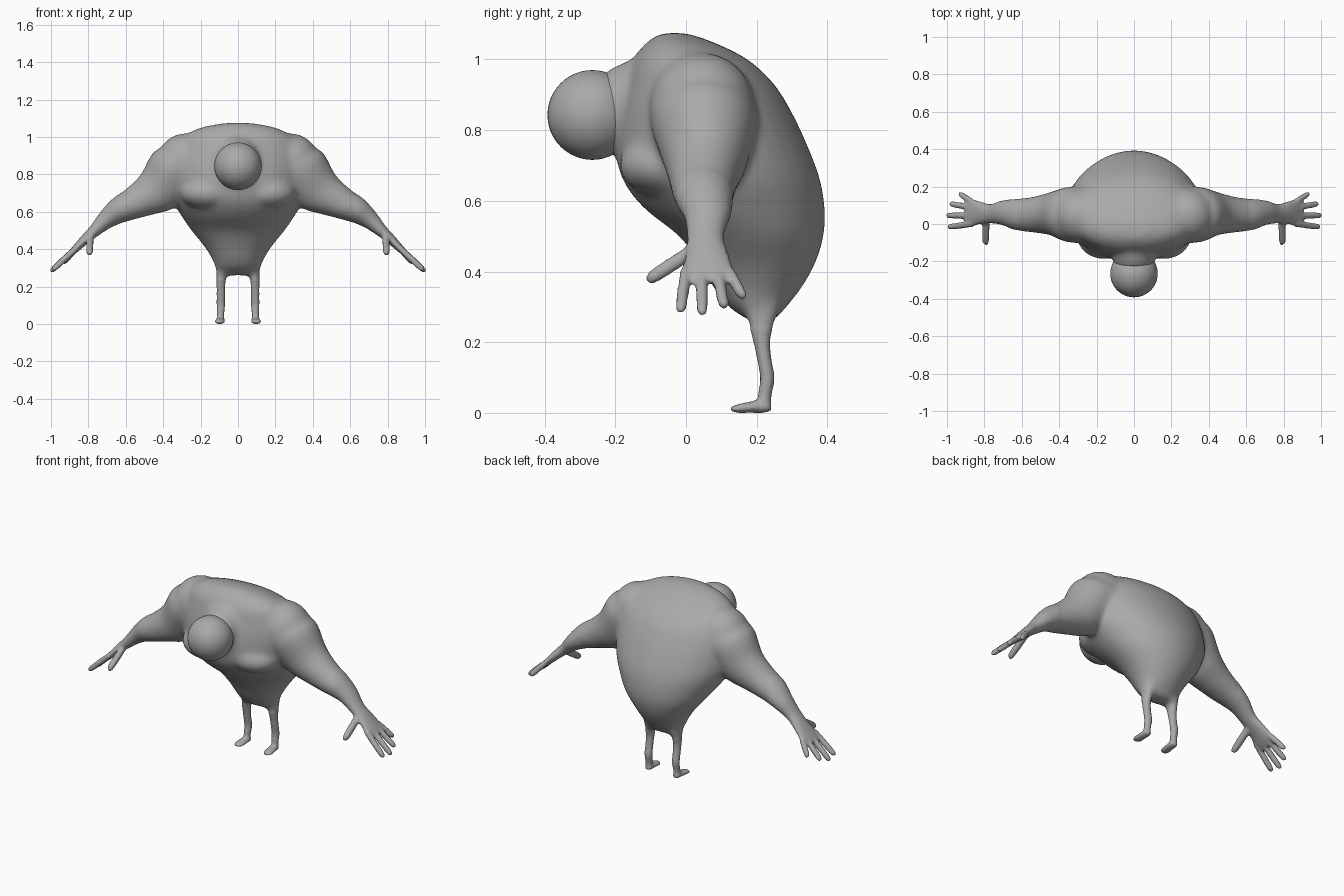
import bpy, bmesh, math
from mathutils import Vector, Matrix

cube = bpy.data.objects.get("Cube")
if cube:
    bpy.data.objects.remove(cube, do_unlink=True)

grey = bpy.data.materials.new("plain grey")
grey.use_nodes = True
grey.diffuse_color = (0.4, 0.4, 0.4, 1)
grey.node_tree.nodes["Principled BSDF"].inputs["Base Color"].default_value = (0.4, 0.4, 0.4, 1)

X, Y, Z = Vector((1, 0, 0)), Vector((0, 1, 0)), Vector((0, 0, 1))
SIDES, STEPS = 32, 6
bm = bmesh.new()


def spline(a, b, c, d, t):
    """Smooth value between b and c."""
    return b + 0.5 * t * (c - a + t * (2 * a - 5 * b + 4 * c - d + t * (3 * (b - c) + d - a)))


def loft(keys, u, v):
    """Closed tube of ellipses; each key is x, y, z, radius on u, radius on v."""
    u, v = u.normalized(), v.normalized()
    pts = [keys[0]] + list(keys) + [keys[-1]]
    rows = [[spline(*q, s / STEPS) for q in zip(*pts[i:i + 4])]
            for i in range(len(keys) - 1) for s in range(STEPS)] + [keys[-1]]
    rings = []
    for x, y, z, ru, rv in rows:
        angles = [2 * math.pi * k / SIDES for k in range(SIDES)]
        rings.append([bm.verts.new(Vector((x, y, z)) + u * ru * math.cos(a) + v * rv * math.sin(a))
                      for a in angles])
    for r, s in zip(rings, rings[1:]):
        for k in range(SIDES):
            n = (k + 1) % SIDES
            bm.faces.new((r[k], r[n], s[n], s[k]))
    bm.faces.new(rings[0][::-1])
    bm.faces.new(rings[-1])


def ellipsoid(center, radii):
    bmesh.ops.create_uvsphere(bm, u_segments=32, v_segments=16, radius=1,
                              matrix=Matrix.Translation(center) @ Matrix.Diagonal((*radii, 1)))


def digit(base, tip, r, u, v):
    """Finger with a rounded tip."""
    a, b = Vector(base), Vector(tip)
    loft([(*a.lerp(b, t), r * k, r * k)
          for t, k in ((0, 1), (0.5, 1.05), (0.88, 0.95), (1, 0.5))], u, v)


# Torso: height, half width, front, back
torso = [(.26, .10, .18, .25), (.30, .12, .12, .285), (.35, .14, .08, .325),
         (.42, .185, .04, .365), (.50, .25, -.02, .39), (.58, .305, -.12, .393),
         (.66, .35, -.18, .38), (.75, .37, -.2, .347), (.85, .37, -.19, .3),
         (.93, .35, -.17, .25), (1.0, .3, -.15, .175), (1.05, .2, -.11, .075),
         (1.075, .07, -.07, 0)]
loft([(0, (f + b) / 2, z, w, (b - f) / 2) for z, w, f, b in torso], X, Y)

# Neck
loft([(0, -.03, .88, .18, .15), (0, -.13, .875, .135, .135), (0, -.235, .85, .1, .115)], X, Z)

for s in (1, -1):
    across = Vector((s, 0, 1))
    # Shoulder and chest muscle
    ellipsoid((s * .28, .045, .865), (.155, .15, .155))
    ellipsoid((s * .16, -.06, .7), (.15, .13, .09))
    # Arm and palm
    arm = [(.24, .05, .86, .13, .15), (.34, .05, .82, .15, .15), (.43, .055, .71, .128, .118),
           (.525, .05, .655, .1, .098), (.62, .05, .61, .078, .086), (.70, .06, .56, .052, .066),
           (.765, .055, .5, .034, .052), (.82, .06, .45, .026, .06), (.875, .06, .395, .019, .077),
           (.9, .06, .372, .013, .07)]
    loft([(s * x, *rest) for x, *rest in arm], across, Y)
    # Fingers and thumb: base y, tip x, y, z
    for by, tx, ty, tz in ((.0, .995, -.016, .285), (.045, 1.003, .046, .278),
                           (.088, .985, .108, .298), (.12, .935, .162, .325)):
        digit((s * .865, by, .405), (s * tx, ty, tz), .0165, across, Y)
    digit((s * .79, .03, .465), (s * .795, -.11, .375), .02, across, Vector((s * .6, .5, -.6)))
    # Leg and foot
    leg = [(.08, .215, .33, .035, .06), (.088, .215, .27, .03, .045), (.091, .213, .22, .024, .028),
           (.092, .22, .16, .023, .021), (.092, .23, .1, .023, .021), (.093, .223, .05, .02, .02),
           (.094, .22, .012, .02, .018)]
    loft([(s * x, *rest) for x, *rest in leg], X, Y)
    foot = [(.094, .242, .014, .015, .01), (.094, .225, .018, .023, .018),
            (.096, .18, .016, .026, .016), (.098, .145, .012, .028, .012),
            (.098, .125, .011, .015, .006)]
    loft([(s * x, *rest) for x, *rest in foot], X, Z)

# Fuse the parts into one skin
bmesh.ops.recalc_face_normals(bm, faces=bm.faces)
mesh = bpy.data.meshes.new("body")
bm.to_mesh(mesh)
bm.free()
body = bpy.data.objects.new("body", mesh)
bpy.context.collection.objects.link(body)
fuse = body.modifiers.new("fuse", "REMESH")
fuse.mode = "VOXEL"
fuse.voxel_size = 0.008
bpy.context.view_layer.update()
skin = bpy.data.meshes.new_from_object(body.evaluated_get(bpy.context.evaluated_depsgraph_get()))
body.modifiers.clear()

# Relax the large forms, keep the hands and feet crisp
bm = bmesh.new()
bm.from_mesh(skin)
large = [v for v in bm.verts if abs(v.co.x) < .64 and v.co.z > .24]
for group, rounds in ((large, 28), (list(bm.verts), 3)):
    for _ in range(rounds):
        bmesh.ops.smooth_vert(bm, verts=group, factor=0.5,
                              use_axis_x=True, use_axis_y=True, use_axis_z=True)
bm.to_mesh(skin)
bm.free()
skin.materials.clear()
skin.materials.append(grey)
skin.shade_smooth()
body.data = skin

# Head
bm = bmesh.new()
bmesh.ops.create_uvsphere(bm, u_segments=48, v_segments=24, radius=.127,
                          matrix=Matrix.Translation((0, -.265, .843)))
ball = bpy.data.meshes.new("head")
bm.to_mesh(ball)
bm.free()
ball.materials.append(grey)
ball.shade_smooth()
bpy.context.collection.objects.link(bpy.data.objects.new("head", ball))
